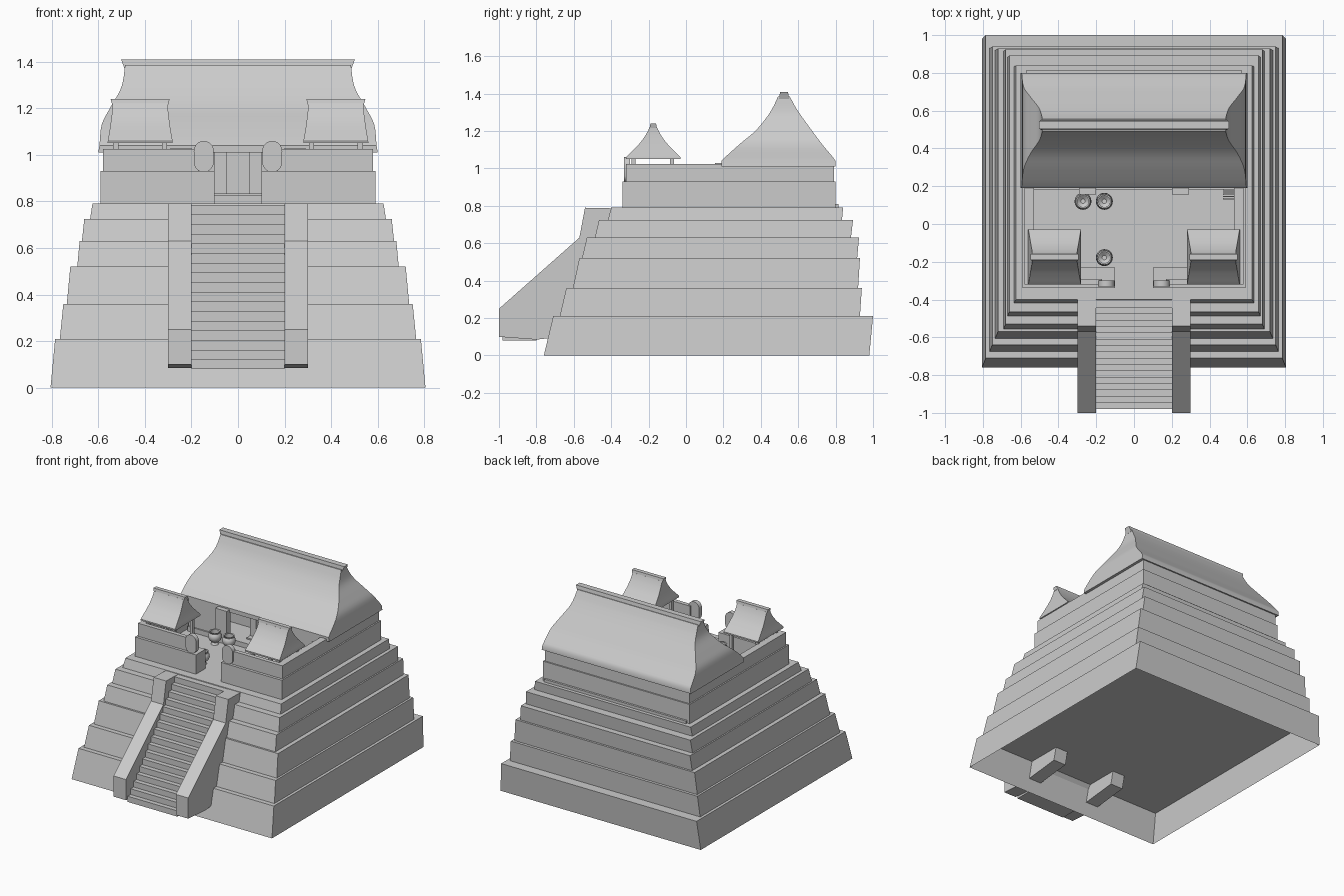
import bpy, bmesh, math

if "Cube" in bpy.data.objects:
    bpy.data.objects.remove(bpy.data.objects["Cube"])


def make(name, verts, faces, smooth=False):
    me = bpy.data.meshes.new(name)
    me.from_pydata(verts, [], faces)
    bm = bmesh.new()
    bm.from_mesh(me)
    bmesh.ops.recalc_face_normals(bm, faces=bm.faces)
    bm.to_mesh(me)
    bm.free()
    ob = bpy.data.objects.new(name, me)
    bpy.context.collection.objects.link(ob)
    if smooth:
        bpy.ops.object.select_all(action='DESELECT')
        ob.select_set(True)
        bpy.context.view_layer.objects.active = ob
        bpy.ops.object.shade_smooth_by_angle(angle=math.radians(40))
    return ob


def loft(name, levels, bottom=True, smooth=False):
    """Stack of rectangles (z, x0, x1, y0, y1)."""
    v, f = [], []
    for z, x0, x1, y0, y1 in levels:
        v += [(x0, y0, z), (x1, y0, z), (x1, y1, z), (x0, y1, z)]
    for k in range(len(levels) - 1):
        for i in range(4):
            j = (i + 1) % 4
            f.append((4*k + i, 4*k + j, 4*k + 4 + j, 4*k + 4 + i))
    n = len(v)
    f.append((n - 4, n - 3, n - 2, n - 1))
    if bottom:
        f.append((3, 2, 1, 0))
    return make(name, v, f, smooth)


def box(name, x0, x1, y0, y1, z0, z1):
    return loft(name, [(z0, x0, x1, y0, y1), (z1, x0, x1, y0, y1)])


def pair(name, x0, x1, *rest):
    for s, side in ((1, "right"), (-1, "left")):
        a, b = sorted((s * x0, s * x1))
        box(f"{name}_{side}", a, b, *rest)


def extrude_x(name, prof, x0, x1):
    """Side profile of (y, z) points extruded along x."""
    n = len(prof)
    v = [(x, y, z) for x in (x0, x1) for y, z in prof]
    f = [tuple(range(n)), tuple(range(n, 2*n))]
    f += [(i, (i + 1) % n, n + (i + 1) % n, n + i) for i in range(n)]
    return make(name, v, f)


# Stepped tiers: z0, z1, half widths, front y pair, back y pair
tiers = [
    (0.00, 0.21, .805, .785, -.76, -.71, .98, 1.0),
    (0.21, 0.36, .765, .75, -.675, -.64, .93, .94),
    (0.36, 0.52, .735, .72, -.605, -.57, .92, .93),
    (0.52, 0.63, .69, .68, -.556, -.53, .915, .925),
    (0.63, 0.725, .67, .66, -.487, -.465, .882, .893),
    (0.725, 0.79, .635, .625, -.417, -.40, .834, .84),
]
for k, (z0, z1, h0, h1, f0, f1, b0, b1) in enumerate(tiers):
    loft(f"tier_{k + 1}", [(z0, -h0, h0, f0, b0), (z1, -h1, h1, f1, b1)], bottom=k > 0)

# Staircase
N, ya, yb, za, zb = 17, -.98, -.41, .08, .785
prof = []
for i in range(N):
    y = ya + (yb - ya) * i / N
    prof += [(y, za + (zb - za) * i / N), (y, za + (zb - za) * (i + 1) / N)]
prof += [(-.38, zb), (-.38, .6), (-.80, .08)]
extrude_x("staircase", prof, -.2, .2)

# Balustrades
rail = [(-1, .10), (-1, .25), (-.57, .63), (-.54, .79), (-.40, .787),
        (-.40, .45), (-.48, .12), (-.80, .085)]
extrude_x("balustrade_right", rail, .2, .3)
extrude_x("balustrade_left", rail, -.3, -.2)

# Enclosure walls around the upper terrace
pair("lower_side_wall", .55, .59, -.34, .80, .79, .93)
pair("upper_side_wall", .53, .58, -.32, .79, .93, 1.025)
pair("lower_front_wall", .10, .55, -.34, -.23, .79, .93)
pair("upper_front_wall", .17, .53, -.32, -.29, .93, 1.025)
box("lower_back_wall", -.55, .55, .75, .80, .79, .93)
box("upper_back_wall", -.53, .53, .75, .79, .93, 1.025)
box("back_plinth", -.57, .57, .80, .815, .79, .81)

# Round-topped upright stones flanking the entrance
for s, side in ((1, "right"), (-1, "left")):
    ring = []
    for i in range(24):
        a = 2 * math.pi * i / 24
        ring.append((s * .147 + .043 * math.cos(a),
                     .993 + math.copysign(.023, math.sin(a)) + .044 * math.sin(a)))
    v = [(x, y, z) for y in (-.332, -.30) for x, z in ring]
    f = [tuple(range(24)), tuple(range(24, 48))]
    f += [(i, (i + 1) % 24, 24 + (i + 1) % 24, 24 + i) for i in range(24)]
    make(f"upright_stone_{side}", v, f, True)

# Main building
box("building_floor", -.53, .53, .18, .75, .785, .825)
pair("building_front_wall", .29, .53, .19, .23, .82, 1.03)
pair("door_pillar", .20, .29, .155, .20, .79, 1.03)
pair("inner_pillar", .05, .10, .28, .33, .82, 1.03)
box("inner_wall", -.53, .53, .40, .43, .82, 1.03)
box("altar_step", -.1, .1, .24, .28, .82, .835)


def thatch(name, levels, ridge):
    """Flared hip roof with fine interpolated levels and a ridge cap."""
    fine = []
    for k in range(1, len(levels) - 2):
        for t in (0, .25, .5, .75):
            row = []
            for p0, p1, p2, p3 in zip(*levels[k - 1:k + 3]):
                row.append(.5 * (2*p1 + (p2 - p0)*t + (2*p0 - 5*p1 + 4*p2 - p3)*t*t
                                 + (3*p1 - p0 - 3*p2 + p3)*t**3))
            fine.append(tuple(row))
    loft(name, [levels[0]] + fine + levels[-2:], smooth=True)
    loft(name + "_ridge", ridge)


thatch("main_roof", [
    (1.01, -.60, .60, .19, .80), (1.04, -.595, .595, .19, .80),
    (1.13, -.585, .585, .287, .727), (1.20, -.55, .55, .37, .675),
    (1.28, -.505, .505, .436, .617), (1.34, -.49, .49, .472, .578),
    (1.385, -.485, .485, .492, .555)],
    [(1.37, -.487, .487, .497, .553), (1.41, -.502, .502, .503, .545)])

# Small corner pavilions
for c, side in ((.42, "right"), (-.42, "left")):
    lv = [(1.05, .14, .145), (1.06, .139, .145), (1.10, .132, .105), (1.14, .126, .068),
          (1.18, .121, .04), (1.21, .119, .024), (1.222, .119, .019)]
    thatch(f"small_roof_{side}",
           [(z, c - h, c + h, -.175 - d, -.175 + d) for z, h, d in lv],
           [(1.215, c - .12, c + .12, -.195, -.155), (1.24, c - .127, c + .127, -.19, -.16)])
    for i, px in enumerate((c - .105, c + .105)):
        for j, py in enumerate((-.28, -.075)):
            box(f"pavilion_post_{side}_{i}{j}", px - .011, px + .011,
                py - .011, py + .011, .79, 1.08)

# Bowls on the terrace
bowl = [(.026, .79), (.018, .805), (.036, .82), (.045, .84), (.042, .86),
        (.034, .872), (.038, .882), (.03, .88), (.03, .845), (.012, .83)]
S = 20
for k, (cx, cy) in enumerate(((-.27, .12), (-.157, .12), (-.157, -.178))):
    v = [(cx + r * math.cos(2*math.pi*i/S), cy + r * math.sin(2*math.pi*i/S), z)
         for r, z in bowl for i in range(S)]
    f = [(m*S + i, m*S + (i + 1) % S, m*S + S + (i + 1) % S, m*S + S + i)
         for m in range(len(bowl) - 1) for i in range(S)]
    f += [tuple(range(S)), tuple(range(len(v) - S, len(v)))]
    make(f"bowl_{k + 1}", v, f, True)

# Small ladder beside the building
for i in range(6):
    y, z = .13 + .012 * i, .82 + .038 * i
    box(f"ladder_rung_{i + 1}", .47, .545, y, y + .007, z, z + .008)
